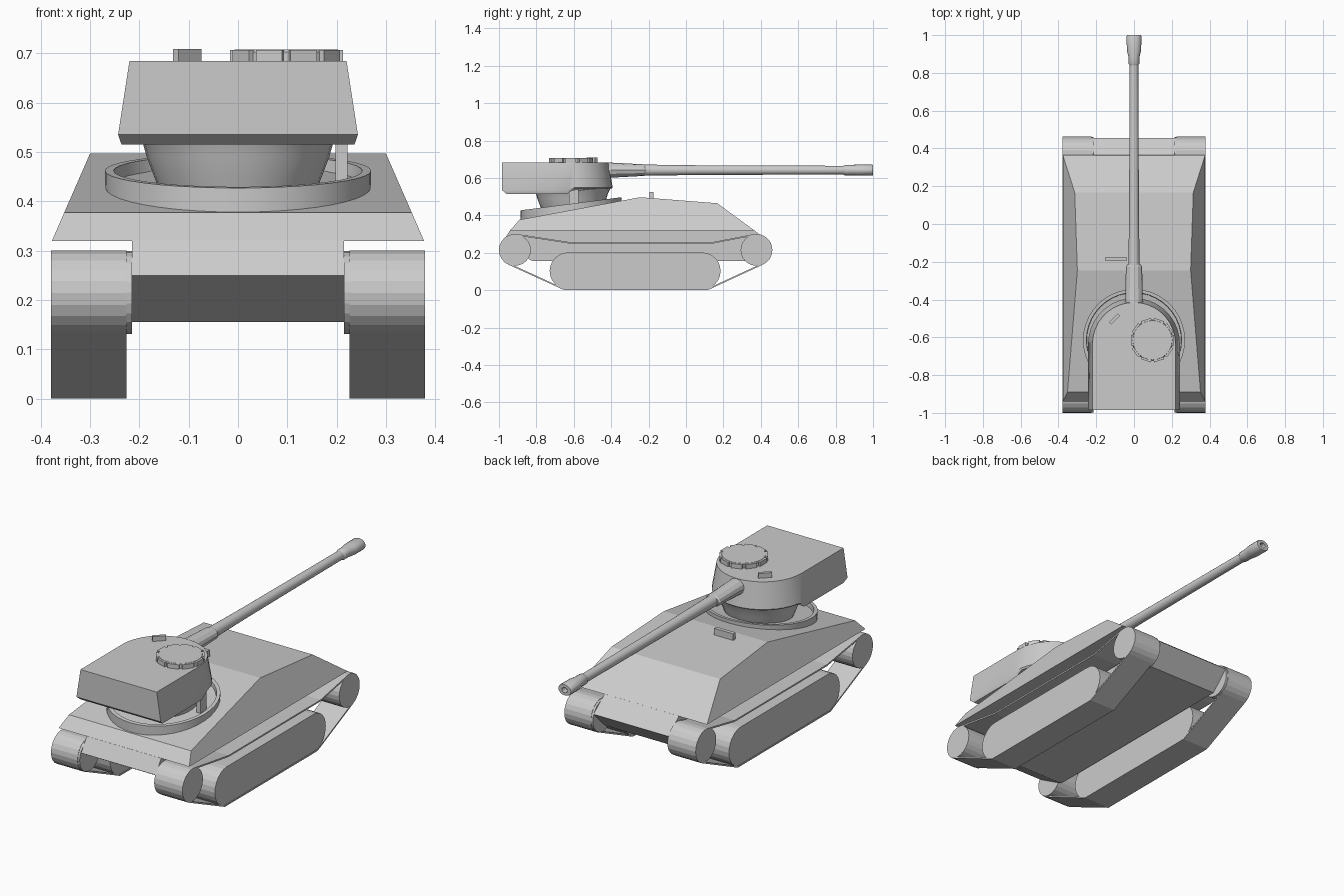
import bpy, bmesh
from math import sin, cos, pi, radians, atan2, hypot
from mathutils import Vector, Matrix

if "Cube" in bpy.data.objects:
    bpy.data.objects.remove(bpy.data.objects["Cube"])


def loft(name, rings, smooth=False, closed=False):
    """Skin equal-length rings of points; cap the ends, or join last to first."""
    bm = bmesh.new()
    vs = [[bm.verts.new(p) for p in r] for r in rings]
    pairs = list(zip(vs, vs[1:])) + ([(vs[-1], vs[0])] if closed else [])
    for a, b in pairs:
        n = len(a)
        for i in range(n):
            j = (i + 1) % n
            bm.faces.new((a[i], a[j], b[j], b[i]))
    if not closed:
        bm.faces.new(vs[0][::-1])
        bm.faces.new(vs[-1])
    bmesh.ops.recalc_face_normals(bm, faces=bm.faces)
    me = bpy.data.meshes.new(name)
    bm.to_mesh(me)
    bm.free()
    ob = bpy.data.objects.new(name, me)
    bpy.context.collection.objects.link(ob)
    if smooth:
        bpy.ops.object.select_all(action='DESELECT')
        ob.select_set(True)
        bpy.context.view_layer.objects.active = ob
        bpy.ops.object.shade_smooth_by_angle(angle=radians(30))
    return ob


def prism(name, profile, x0, x1):
    """Extrude a (y, z) profile in x; x0 and x1 give the side position for a height."""
    return loft(name, [[(f(z), y, z) for y, z in profile] for f in (x0, x1)])


def box(name, loc, size, rot=0):
    x, y, z = [s / 2 for s in size]
    base = [(-x, -y), (x, -y), (x, y), (-x, y)]
    ob = loft(name, [[(a, b, h) for a, b in base] for h in (-z, z)])
    ob.matrix_world = Matrix.Translation(loc) @ Matrix.Rotation(rot, 4, 'Z')
    return ob


def lathe_z(name, cx, cy, steps, n=32, smooth=False):
    return loft(name, [[(cx + r * cos(2 * pi * i / n), cy + r * sin(2 * pi * i / n), z)
                        for i in range(n)] for r, z in steps], smooth)


def lathe_y(name, steps, n=16, smooth=True):
    """Steps are (y, x radius, z radius, z centre)."""
    return loft(name, [[(rx * cos(2 * pi * i / n), y, cz + rz * sin(2 * pi * i / n))
                        for i in range(n)] for y, rx, rz, cz in steps], smooth)


def mirror_x(ob):
    m = ob.modifiers.new("mirror", 'MIRROR')
    m.use_axis = (True, False, False)
    return ob


# Hull: sloped upper body with overhanging sides, narrow lower body between the tracks
side = lambda z: 0.377 - 0.436 * (z - 0.32)
prism("upper_hull", [(-0.94, 0.32), (-0.89, 0.377), (-0.245, 0.497), (0.167, 0.465),
                     (0.365, 0.32)], lambda z: -side(z), side)
prism("lower_hull", [(-0.94, 0.321), (-0.985, 0.25), (-0.82, 0.155), (0.36, 0.155),
                     (0.455, 0.25), (0.364, 0.321)], lambda z: -0.215, lambda z: 0.215)


# Running gear: end wheels, solid road wheel bank and thin track loop
def arc(cy, cz, r, a0, a1, n):
    return [(cy + r * cos(radians(a0 + (a1 - a0) * i / n)),
             cz + r * sin(radians(a0 + (a1 - a0) * i / n))) for i in range(n + 1)]


for label, cy in (("front", -0.914), ("rear", 0.376)):
    mirror_x(prism(label + "_wheel", arc(cy, 0.215, 0.084, 0, 345, 23),
                   lambda z: 0.215, lambda z: 0.379))
bank = arc(-0.63, 0.103, 0.099, 90, 270, 12) + arc(0.086, 0.103, 0.099, -90, 90, 12)
mirror_x(prism("road_wheel_bank", bank, lambda z: 0.228, lambda z: 0.377))

path = (arc(-0.914, 0.215, 0.086, 82, 246, 10) + [(-0.65, 0.0), (0.115, 0.0)] +
        arc(0.376, 0.215, 0.086, -66, 98, 10) + [(0.14, 0.257), (-0.62, 0.257)])
rings = []
for i, p in enumerate(path):
    a, b = path[i - 1], path[(i + 1) % len(path)]
    d = Vector((b[0] - a[0], b[1] - a[1])).normalized()
    q = (p[0] - d.y * 0.008, p[1] + d.x * 0.008)
    rings.append([(0.226, *p), (0.379, *p), (0.379, *q), (0.226, *q)])
mirror_x(loft("track", rings, closed=True))

# Turret ring, wedge shaped so it sits on the sloped deck
n = 40
ring_rows = []
for r, h in ((0.268, -0.06), (0.27, 0.0), (0.252, 0.0), (0.25, -0.025)):
    ring_rows.append([(r * cos(2 * pi * i / n), -0.615 + r * sin(2 * pi * i / n),
                       0.462 + h + 0.13 * r * sin(2 * pi * i / n)
                       + (0.03 * sin(2 * pi * i / n) if h == -0.06 else 0))
                      for i in range(n)])
loft("turret_ring", ring_rows, smooth=True)

# Pivot bowl and side trunnion posts under the turret
lathe_z("pivot_bowl", 0, -0.61, [(0.15, 0.40), (0.168, 0.445), (0.185, 0.49),
                                 (0.192, 0.515), (0.21, 0.55)], 32, True)
mirror_x(box("trunnion_post", (0.21, -0.60, 0.49), (0.024, 0.05, 0.12)))


# Turret shell: flat front, straight sides, rounded far end
def shell(z, z_far, r, y_near):
    pts = [(r, y_near), (r, -0.72)] + arc(0, -0.635, r, 0, 180, 18) \
        + [(-r, -0.72), (-r, y_near)]
    return [(x, y, z_far if y > -0.6 else z) for x, y in pts]


loft("turret_shell", [shell(0.515, 0.543, 0.236, -0.96), shell(0.535, 0.55, 0.243, -0.984),
                      shell(0.684, 0.684, 0.22, -0.984)], smooth=True)

# Roof fittings: cupola with vision blocks, two periscopes
lathe_z("cupola", 0.098, -0.615, [(0.108, 0.68), (0.108, 0.703), (0.104, 0.708)], 24)
for k in range(10):
    a = 2 * pi * k / 10
    box("vision_block", (0.098 + 0.102 * cos(a), -0.615 + 0.102 * sin(a), 0.694),
        (0.025, 0.056, 0.026), a)
box("roof_periscope", (-0.103, -0.503, 0.693), (0.065, 0.016, 0.032), radians(45))
box("deck_periscope", (-0.095, -0.185, 0.505), (0.11, 0.02, 0.042))

# Gun: mantlet sleeve, tapered barrel and flattened muzzle brake
lathe_y("mantlet", [(-0.46, 0.05, 0.042, 0.642), (-0.40, 0.046, 0.04, 0.642),
                    (-0.225, 0.043, 0.031, 0.642), (-0.215, 0.036, 0.028, 0.642)], 12, False)
lathe_y("barrel", [(-0.25, 0.03, 0.03, 0.642), (0.06, 0.026, 0.026, 0.642),
                   (0.86, 0.023, 0.023, 0.642)], 20)
lathe_y("muzzle_brake", [(0.84, 0.023, 0.023, 0.642), (0.85, 0.029, 0.028, 0.642),
                         (0.885, 0.029, 0.028, 0.642), (0.92, 0.038, 0.03, 0.642),
                         (0.995, 0.039, 0.03, 0.642), (1.0, 0.036, 0.028, 0.642),
                         (1.0, 0.016, 0.014, 0.642), (0.97, 0.016, 0.014, 0.642)], 16)
